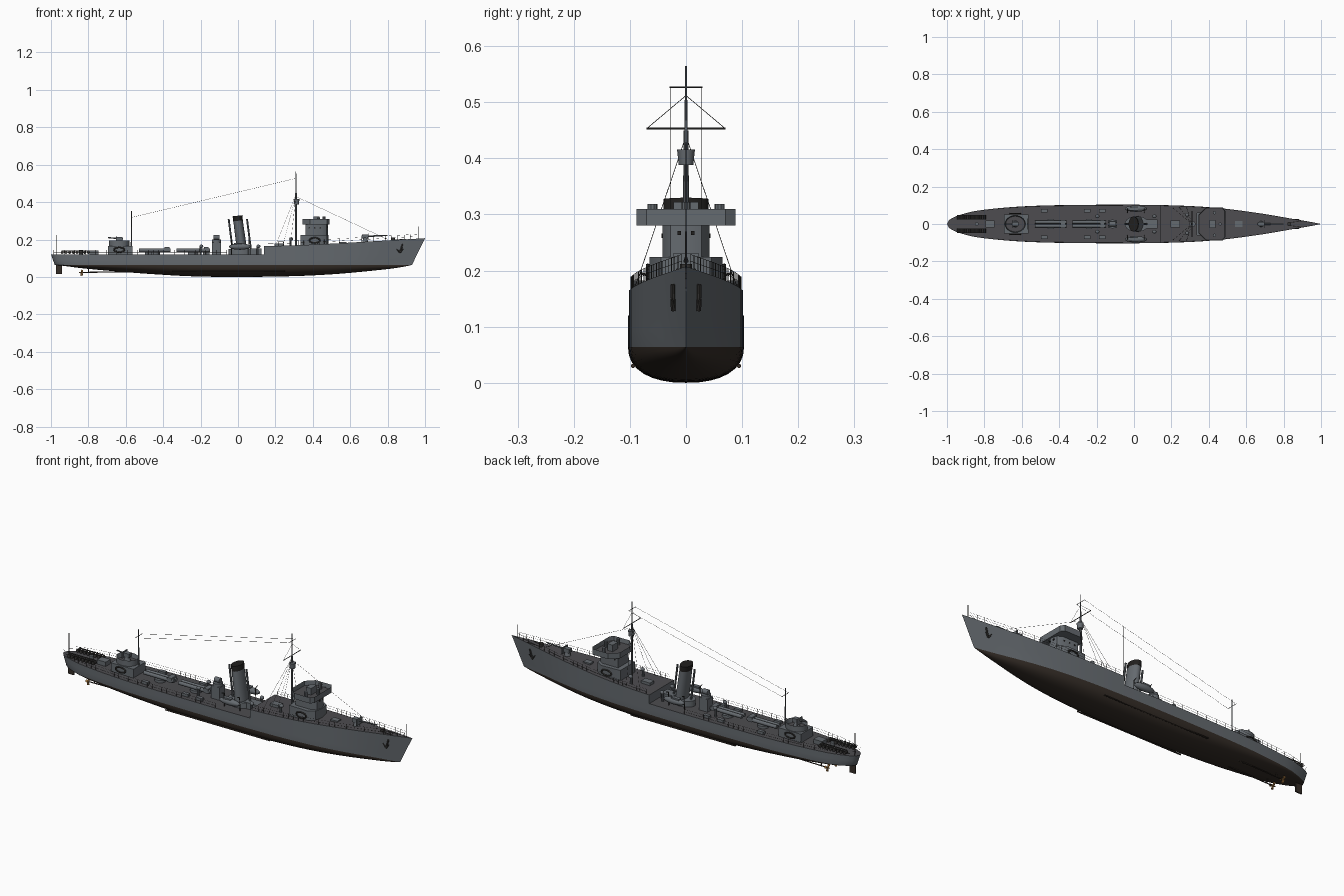
import bpy, bmesh, math
from math import sin, cos, pi
from mathutils import Vector, Matrix

cube = bpy.data.objects.get("Cube")
if cube:
    bpy.data.objects.remove(cube, do_unlink=True)

def material(name, rgb):
    m = bpy.data.materials.new(name)
    m.use_nodes = True
    m.diffuse_color = (*rgb, 1)
    m.node_tree.nodes["Principled BSDF"].inputs["Base Color"].default_value = (*rgb, 1)
    return m

GREY = material("ship grey", (.13, .145, .16))
DECK = material("deck grey", (.075, .073, .08))
KEEL = material("bottom brown", (.035, .026, .02))
BLACK = material("black", (.015, .014, .013))
IRON = material("dark iron", (.04, .038, .036))
BRASS = material("brass", (.4, .2, .06))

def finish(name, bm, mats):
    bmesh.ops.recalc_face_normals(bm, faces=bm.faces)
    me = bpy.data.meshes.new(name)
    bm.to_mesh(me)
    bm.free()
    for m in mats:
        me.materials.append(m)
    ob = bpy.data.objects.new(name, me)
    bpy.context.collection.objects.link(ob)
    bpy.ops.object.select_all(action='DESELECT')
    ob.select_set(True)
    bpy.context.view_layer.objects.active = ob
    bpy.ops.object.shade_smooth_by_angle(angle=math.radians(35))
    return ob

# Shape helpers: each returns a function that adds itself to a bmesh
def box(c, s):
    return lambda bm: bmesh.ops.create_cube(bm, size=1, matrix=Matrix.Translation(c) @ Matrix.Diagonal((*s, 1)))

def rod(a, b, r, r2=None, n=6, flat=1):
    a, b = Vector(a), Vector(b)
    d = b - a
    rot = d.to_track_quat('Z', 'Y').to_matrix().to_4x4()
    mat = Matrix.Translation((a + b) / 2) @ rot @ Matrix.Diagonal((1, flat, 1, 1))
    return lambda bm: bmesh.ops.create_cone(bm, cap_ends=True, segments=n, radius1=r,
                                            radius2=r if r2 is None else r2, depth=d.length, matrix=mat)

def ball(c, s):
    return lambda bm: bmesh.ops.create_uvsphere(bm, u_segments=14, v_segments=8, radius=1,
                                                matrix=Matrix.Translation(c) @ Matrix.Diagonal((*s, 1)))

def prism(outline, z0, z1, open_top=0):
    """Extrude an outline of (x, y); open_top sinks the inset top face."""
    def add(bm):
        f = bm.faces.new([bm.verts.new((x, y, z0)) for x, y in outline])
        ext = bmesh.ops.extrude_face_region(bm, geom=[f])["geom"]
        bmesh.ops.translate(bm, verts=[v for v in ext if isinstance(v, bmesh.types.BMVert)], vec=(0, 0, z1 - z0))
        top = [g for g in ext if isinstance(g, bmesh.types.BMFace)]
        if open_top:
            bmesh.ops.recalc_face_normals(bm, faces=bm.faces)
            bmesh.ops.inset_region(bm, faces=top, thickness=.004)
            bmesh.ops.translate(bm, verts=top[0].verts, vec=(0, 0, -open_top))
            top[0].material_index = 1
    return add

def ring(c, rx, rz, r=.004):
    """Oval float lying against a wall that faces sideways."""
    pts = [(c[0] + rx * cos(i * pi / 8), c[1], c[2] + rz * sin(i * pi / 8)) for i in range(17)]
    return [rod(p, q, r) for p, q in zip(pts, pts[1:])]

def oval(cx, rx, ry, n=20):
    return [(cx + rx * cos(2 * pi * i / n), ry * sin(2 * pi * i / n)) for i in range(n)]

def part(name, mats, shapes):
    bm = bmesh.new()
    for s in shapes:
        s(bm)
    return finish(name, bm, mats if isinstance(mats, list) else [mats])

def curve(points, x):
    """Smooth interpolation through a few points."""
    n = len(points)
    i = max(j for j in range(n - 1) if j == 0 or points[j][0] <= x)
    slope = lambda a, b: (points[b][1] - points[a][1]) / (points[b][0] - points[a][0])
    h = points[i + 1][0] - points[i][0]
    t = (x - points[i][0]) / h
    m0, m1 = slope(max(i - 1, 0), i + 1), slope(i, min(i + 2, n - 1))
    return ((2*t**3 - 3*t*t + 1) * points[i][1] + (t**3 - 2*t*t + t) * h * m0
            + (3*t*t - 2*t**3) * points[i + 1][1] + (t**3 - t*t) * h * m1)

# Hull lines
BEAM = [(-1, 0), (-.99, .022), (-.95, .045), (-.85, .07), (-.6, .094), (-.3, .102),
        (.1, .102), (.4, .09), (.65, .06), (.85, .02), (.93, .0005)]
BOTTOM = [(-1, .064), (-.95, .06), (-.8, .043), (-.5, .018), (-.2, .002), (.2, .002),
          (.5, .014), (.8, .042), (.9, .057), (.93, .064)]
WATER, MAIN, STEP = .064, .12, .14

def deck_z(s, fore):
    return .165 + .042 * (max(s - STEP, 0) / .79) ** 1.5 if fore else MAIN

def hull_point(s, z):
    """Half-breadth point above the waterline, with raked ends."""
    h = (z - WATER) / .143
    bow = max(0, (s - .5) / .43) ** 2
    stern = max(0, (-s - .8) / .2) ** 2
    narrow = 1 - (.35 * bow + .2 * stern) * max(0, 1 - h)
    return Vector((s + .07 * h * bow + .02 * (1 - min(1, h * 2.5)) * stern, curve(BEAM, s) * narrow, z))

def section(s, fore):
    pts = []
    k = min(curve(BOTTOM, s), WATER)
    edge = hull_point(s, WATER)
    for i in range(8):
        t = (i / 8) ** 2
        pts.append(Vector((edge.x, edge.y * (1 - (1 - t) ** 2.3) ** (1 / 2.3), k + (WATER - k) * t)))
    pts += [hull_point(s, z) for z in (WATER, .092, .119, deck_z(s, fore))]
    return pts

stations = [(-1 + .01 * i, False) for i in range(6)] + [(-.92 + .053 * i, False) for i in range(20)]
stations += [(STEP, False), (STEP, True)] + [(STEP + .79 * i / 22, True) for i in range(1, 23)]
bm = bmesh.new()
rows = []
for s, fore in stations:
    p = section(s, fore)
    p = p + [Vector((v.x, -v.y, v.z)) for v in reversed(p)]
    rows.append([bm.verts.new(v) for v in p])
n = len(rows[0])
for (a, b), (s, fore) in zip(zip(rows, rows[1:]), stations):
    for j in range(n):
        k = (j + 1) % n
        f = bm.faces.new((a[j], a[k], b[k], b[j]))
        under = max(v.co.z for v in f.verts) < WATER + .001
        wall = s == STEP and not fore
        f.material_index = 2 if under else 1 if j == n // 2 - 1 and not wall else 0
bmesh.ops.remove_doubles(bm, verts=bm.verts, dist=.00005)
bmesh.ops.dissolve_degenerate(bm, edges=bm.edges, dist=.00005)
finish("hull", bm, [GREY, DECK, KEEL])

# Railings follow the deck edge
rails = []
for fore, s0, s1, count in ((False, -.985, -.06, 34), (True, .16, .9, 28)):
    for side in (1, -1):
        feet = []
        for i in range(count):
            s = s0 + (s1 - s0) * i / (count - 1)
            p = hull_point(s, deck_z(s, fore))
            feet.append(Vector((p.x, side * p.y * .97, p.z)))
        rails += [rod(p, p + Vector((0, 0, .024)), .0007, n=4) for p in feet]
        for h in (.012, .024):
            up = Vector((0, 0, h))
            rails += [rod(p + up, q + up, .0005, n=3) for p, q in zip(feet, feet[1:])]
part("railings", IRON, rails)

# Under water fittings
gear, props = [], []
for y in (-.035, .035):
    gear += [rod((-.84, y, .024), (-.45, y, .03), .003), rod((-.8, y, .025), (-.8, y * .8, .055), .003)]
    props.append(rod((-.85, y, .024), (-.83, y, .024), .002, .005, n=8))
    for k in range(3):
        a = k * 2 * pi / 3 + .5
        props.append(rod((-.838, y, .024), (-.834, y + .017 * cos(a), .024 + .017 * sin(a)), .003, .007))
    gear.append(rod((-.35, y * 2.7, .03), (.25, y * 2.7, .03), .004))
part("shafts_and_bilge_keels", KEEL, gear)
part("propellers", BRASS, props)
part("rudder", KEEL, [box((-.957, 0, .042), (.034, .006, .052))])

# Bridge
lower = [(.335, -.06), (.44, -.065), (.475, -.045), (.485, 0), (.475, .045), (.44, .065), (.335, .06)]
middle = [(.36, -.042), (.45, -.042), (.472, -.028), (.48, 0), (.472, .028), (.45, .042), (.36, .042)]
wings = [(.345, -.05), (.385, -.088), (.475, -.088), (.488, -.07), (.488, .07), (.475, .088), (.385, .088), (.345, .05)]
part("bridge_lower", [GREY, DECK], [prism(lower, .155, .224)])
part("bridge_middle", [GREY, DECK], [prism(middle, .22, .284)])
part("open_bridge", [GREY, DECK], [prism(wings, .28, .31, open_top=.022)])
part("bridge_instruments", GREY, [box((.42, 0, .305), (.03, .045, .034)), rod((.46, 0, .29), (.46, 0, .322), .008, n=10)]
     + [rod((.43, y, .288), (.43, y, .319), .009, n=10) for y in (-.06, .06)])
part("portholes", BLACK, [rod((x, y - .001, z), (x, y + .001, z), .004, n=10)
     for x in (.38, .41, .44) for y, z in ((.0425, .262), (-.0425, .262))]
     + [box((.4775, y, .267), (.006, .007, .007)) for y in (-.012, .012)])
floats = []
for y in (-1, 1):
    floats += ring((.41, y * .068, .195), .028, .014) + ring((-.635, y * .056, .145), .028, .013)
part("life_floats", IRON, floats)

# Masts, yards and crow's nest
part("main_mast", GREY, [rod((.31, 0, .15), (.31, 0, .45), .006, .0045, n=10), rod((.31, 0, .44), (.31, 0, .565), .003, .0015)])
part("crows_nest", GREY, [rod((.313, 0, .388), (.313, 0, .416), .013, .016, n=14)])
part("yards", IRON, [rod((.31, -.07, .453), (.31, .07, .453), .0018), rod((.31, -.029, .527), (.31, .029, .527), .0012),
                     rod((-.57, -.029, .318), (-.57, .029, .318), .0012)])
part("aft_mast", GREY, [rod((-.57, 0, .12), (-.57, 0, .352), .004, .002, n=8)])
part("flagstaffs", IRON, [rod((-.97, 0, .12), (-.97, 0, .225), .0015), rod((.965, 0, .195), (.965, 0, .27), .0015)])
wires = [((.31, 0, .43), (.8, 0, .2))]
for y in (-1, 1):
    wires += [((.31, y * .027, .527), (-.57, y * .027, .318)), ((.085, y * .027, .473), (.085, y * .027, .13)),
              ((.31, 0, .512), (.31, y * .07, .453))]
    wires += [((.31, 0, .44), (x, y * .092, .166)) for x in (.2, .24, .28)]
part("rigging", IRON, [rod(a, b, .0006, n=4) for a, b in wires])

# Funnel and engine casing
part("engine_casing", GREY, [prism(oval(.015, .065, .042), .115, .15), box((.09, 0, .135), (.07, .05, .035))])
part("funnel", GREY, [rod((.022, 0, .14), (0, 0, .302), .042, .039, n=24, flat=.65)])
part("funnel_cap", BLACK, [rod((0, 0, .3), (-.003, 0, .327), .04, .04, n=24, flat=.65)])
part("steam_pipes", GREY, [rod((x, 0, .14), (x - .022, 0, .31), .005, n=8) for x in (-.028, .07)])

# Boats and davits
boats, davits, cowls = [], [], []
for y in (-.082, .082):
    boats += [ball((.01, y, .162), (.06, .017, .017)), box((.0, y, .178), (.045, .02, .008))]
    for x in (-.035, .055):
        davits += [rod((x, y * .75, .12), (x, y * .8, .19), .002), rod((x, y * .8, .19), (x, y, .196), .002)]
    for x in (-.2, .105):
        cowls += [rod((x, y * .5, .12), (x, y * .5, .16), .006, n=10), ball((x + .004, y * .5, .164), (.011, .01, .009))]
    cowls += [rod((.28, y * .6, .16), (.28, y * .6, .2), .006, n=10), ball((.284, y * .6, .203), (.011, .01, .009))]
part("boats", GREY, boats)
part("davits", IRON, davits)
part("ventilators", GREY, cowls)

# Searchlight house
part("searchlight_house", GREY, [box((-.115, 0, .15), (.05, .045, .07)), rod((-.115, 0, .18), (-.115, 0, .2), .024, n=16),
                                 rod((-.13, 0, .212), (-.1, 0, .212), .013, n=14)])

# Torpedo tubes on turntables
for name, x0, x1 in (("aft_torpedo_tubes", -.53, -.36), ("forward_torpedo_tubes", -.33, -.15)):
    mid = (x0 + x1) / 2
    shapes = [rod((mid, 0, .118), (mid, 0, .133), .028, n=20), box((x1 - .02, 0, .147), (.025, .042, .024))]
    shapes += [rod((x0, y, .143), (x1, y, .143), .0095, n=12) for y in (-.0105, .0105)]
    part(name, GREY, shapes)
part("deck_lockers", GREY, [box((x, y, .126), (.035, .018, .016)) for x in (-.48, -.25, -.17) for y in (-.07, .07)])

# Guns
def gun(name, x, z, way, length):
    part(name, GREY, [rod((x, 0, z), (x, 0, z + .03), .018, .01, n=14), box((x, 0, z + .036), (.035, .024, .02)),
                      box((x + way * .016, 0, z + .035), (.004, .045, .032)),
                      rod((x - way * .02, 0, z + .036), (x + way * length, 0, z + .042), .005, .003, n=8)])

gun("fore_gun", .68, .18, 1, .12)
part("fore_gun_platform", DECK, [rod((.68, 0, .17), (.68, 0, .184), .035, n=20)])
part("aft_deckhouse", [GREY, DECK], [box((-.63, 0, .14), (.13, .1, .05))])
part("aft_gun_tub", [GREY, DECK], [prism(oval(-.635, .055, .046), .163, .194, open_top=.024)])
gun("aft_gun", -.635, .168, -1, .06)

# Anchors, capstan, hatches
anchors = []
for side in (1, -1):
    p = [hull_point(.845, z) + Vector((0, .004, 0)) for z in (.175, .13)]
    a, b = [Vector((v.x, v.y * side, v.z)) for v in p]
    anchors.append(rod(a, b, .004, n=8))
    anchors += [rod(b, b + Vector((dx, side * .003, .02)), .005, .002) for dx in (-.017, .017)]
part("anchors", IRON, anchors)
part("capstan", IRON, [rod((.83, 0, .185), (.83, 0, .212), .009, .011, n=12)]
     + [rod((.83, y, .197), (.9, y * 2, .202), .002) for y in (-.008, .008)])
part("fore_hatches", GREY, [box((.56, 0, .178), (.04, .03, .02)), box((.22, 0, .17), (.05, .035, .02))])

# Depth charge racks at the stern
racks = []
for y in (-1, 1):
    for dy in (.026, .046):
        racks.append(box((-.87, y * dy, .139), (.15, .002, .004)))
    racks += [rod((x, y * .025, .131), (x, y * .047, .131), .008, n=10) for x in [-.94 + .02 * i for i in range(8)]]
part("depth_charge_racks", IRON, racks)
part("stern_gear", GREY, [box((-.77, 0, .13), (.05, .04, .024)), rod((-.84, 0, .12), (-.84, 0, .145), .01, n=12)])
